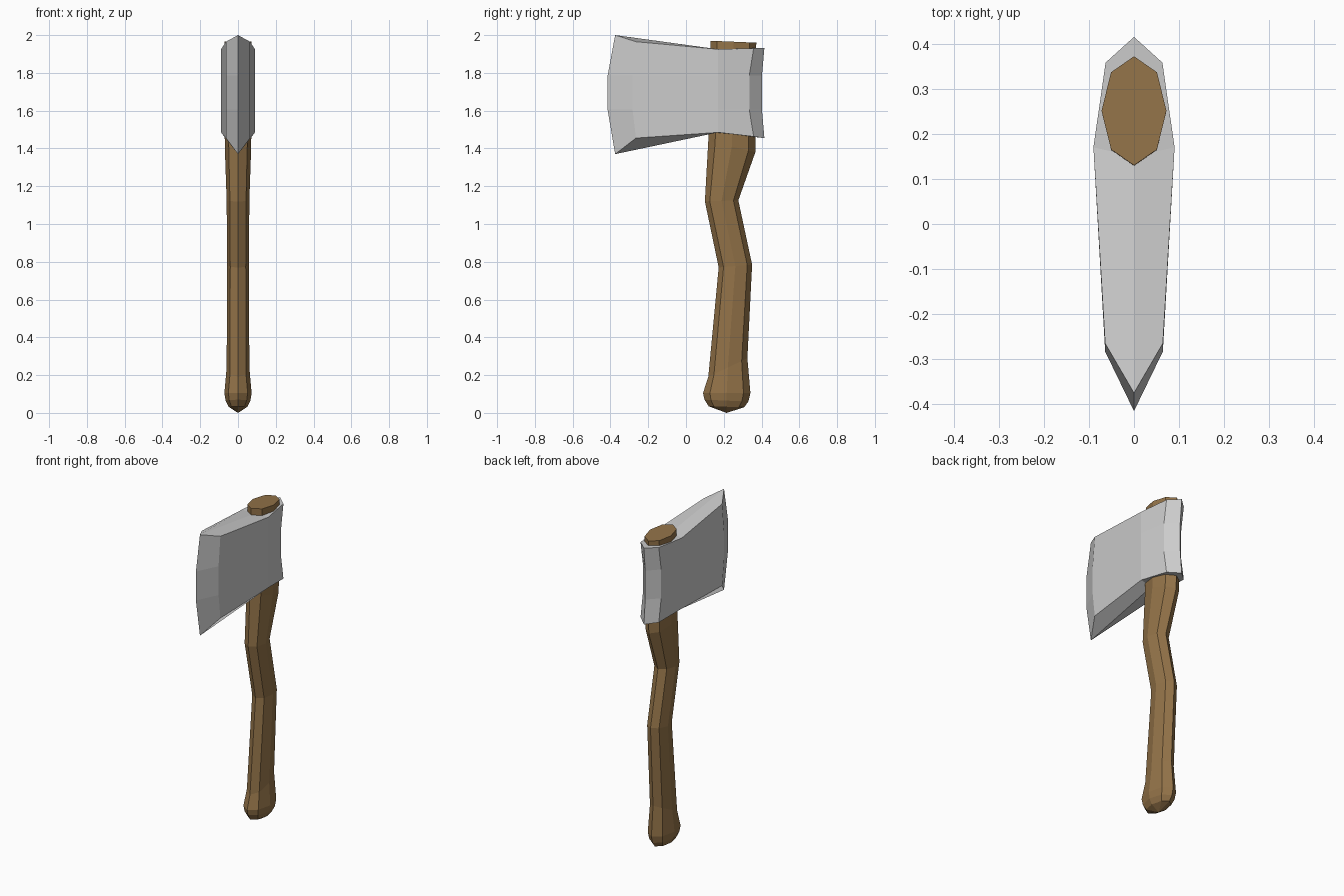
import bpy, bmesh
from math import sin, cos, pi

if "Cube" in bpy.data.objects:
    bpy.data.objects.remove(bpy.data.objects["Cube"])


def finish(bm, name, color=None):
    bmesh.ops.remove_doubles(bm, verts=bm.verts, dist=0.0005)
    bmesh.ops.recalc_face_normals(bm, faces=bm.faces)
    mesh = bpy.data.meshes.new(name)
    bm.to_mesh(mesh)
    bm.free()
    obj = bpy.data.objects.new(name, mesh)
    bpy.context.collection.objects.link(obj)
    if color:
        mat = bpy.data.materials.new(name + "_material")
        mat.diffuse_color = color
        mat.use_nodes = True
        mat.node_tree.nodes["Principled BSDF"].inputs["Base Color"].default_value = mat.diffuse_color
        mesh.materials.append(mat)
    return obj


# Handle: eight-sided loft; each ring is (half width, front y, front z, back y, back z)
rings = [
    (0.050, 0.120, 0.035, 0.308, 0.030),
    (0.066, 0.098, 0.070, 0.330, 0.060),
    (0.072, 0.090, 0.105, 0.341, 0.105),
    (0.060, 0.118, 0.190, 0.325, 0.290),
    (0.058, 0.173, 0.770, 0.350, 0.785),
    (0.060, 0.100, 1.120, 0.277, 1.125),
    (0.070, 0.118, 1.440, 0.367, 1.380),
    (0.072, 0.130, 1.970, 0.372, 1.960),
]
bm = bmesh.new()
loops = []
for w, yf, zf, yb, zb in rings:
    loop = []
    for i in range(8):
        a = i * pi / 4
        t = (1 + sin(a)) / 2
        loop.append(bm.verts.new((w * cos(a), yf + t * (yb - yf), zf + t * (zb - zf))))
    loops.append(loop)
tip = bm.verts.new((0, 0.215, 0))
for i in range(8):
    j = (i + 1) % 8
    bm.faces.new((loops[0][j], loops[0][i], tip))
    for lo, hi in zip(loops, loops[1:]):
        bm.faces.new((lo[i], lo[j], hi[j], hi[i]))
bm.faces.new(loops[-1])
finish(bm, "handle", (0.29, 0.17, 0.065, 1))

# Head: columns from cutting edge to poll:
# (x, y at corners, y at middle, top z, bottom z)
columns = [
    (0.000, -0.375, -0.415, 2.000, 1.370),
    (0.064, -0.265, -0.283, 1.965, 1.455),
    (0.090, 0.170, 0.170, 1.925, 1.485),
    (0.063, 0.358, 0.335, 1.930, 1.463),
    (0.000, 0.415, 0.402, 1.932, 1.455),
]
bm = bmesh.new()
for side in (-1, 1):
    grid = []
    for x, yc, ym, top, bottom in columns:
        pts = ((yc, top), (ym, 1.785), (ym, 1.605), (yc, bottom))
        grid.append([bm.verts.new((side * x, y, z)) for y, z in pts])
    for a, b in zip(grid, grid[1:]):
        for r in range(3):
            bm.faces.new((a[r], a[r + 1], b[r + 1], b[r]))
    # Top and bottom caps with a centre ridge
    for r, z in ((0, 1.928), (3, 1.483)):
        c = bm.verts.new((0, 0.15, z))
        bm.faces.new((grid[0][r], grid[1][r], grid[2][r], c))
        bm.faces.new((c, grid[2][r], grid[3][r], grid[4][r]))
finish(bm, "axe_head")
